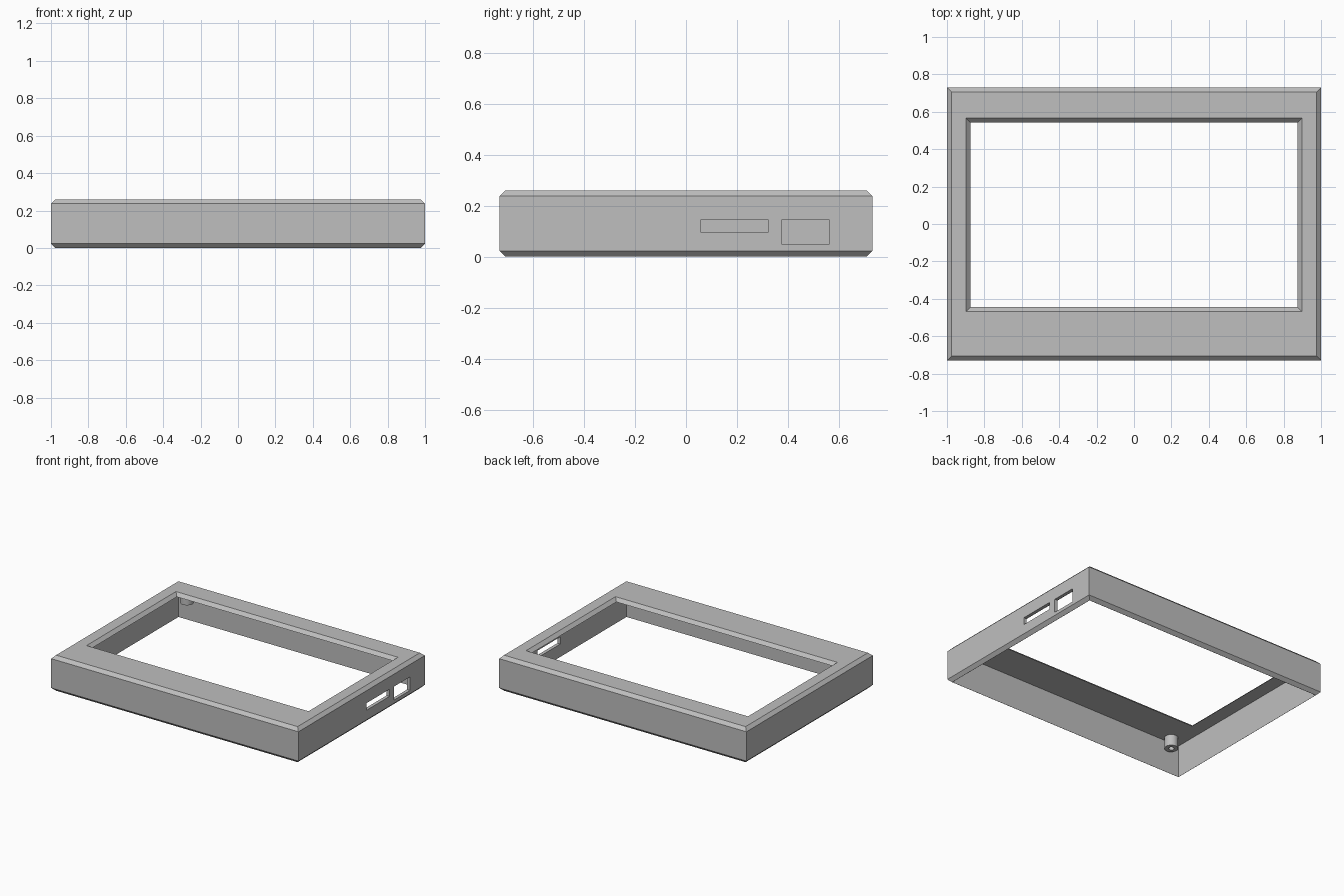
import bpy, bmesh, math

default = bpy.data.objects.get("Cube")
if default:
    bpy.data.objects.remove(default, do_unlink=True)

grey = bpy.data.materials.new("light grey plastic")
grey.use_nodes = True
colour = (0.52, 0.52, 0.52, 1)
grey.diffuse_color = colour
grey.node_tree.nodes["Principled BSDF"].inputs["Base Color"].default_value = colour

HX, HY, H = 1.0, 0.73, 0.26      # half sizes and height
WALL, CH = 0.024, 0.023          # wall thickness and chamfer


def make_object(name, bm):
    bmesh.ops.recalc_face_normals(bm, faces=bm.faces)
    mesh = bpy.data.meshes.new(name)
    bm.to_mesh(mesh)
    bm.free()
    mesh.materials.append(grey)
    obj = bpy.data.objects.new(name, mesh)
    bpy.context.collection.objects.link(obj)
    return obj


def swept_rings(bm, rings):
    """Join a closed series of equal-length point rings with quads."""
    loops = [[bm.verts.new(p) for p in ring] for ring in rings]
    for a, b in zip(loops, loops[1:] + loops[:1]):
        n = len(a)
        for i in range(n):
            j = (i + 1) % n
            bm.faces.new((a[i], a[j], b[j], b[i]))


def rect(x, y0, y1, z):
    return [(-x, y0, z), (x, y0, z), (x, y1, z), (-x, y1, z)]


def inset(d, z):
    return rect(HX - d, -HY + d, HY - d, z)


# Open-bottomed frame with chamfered rims and a chamfered window
bm = bmesh.new()
swept_rings(bm, [
    inset(CH, 0), inset(0, CH), inset(0, H - CH), inset(CH, H),
    rect(0.898, -0.468, 0.566, H),
    rect(0.875, -0.445, 0.543, H - WALL),
    inset(WALL, H - WALL), inset(WALL, 0),
])
frame = make_object("frame", bm)

# Two port openings through the left wall
bm = bmesh.new()
for y0, y1, z0, z1 in ((0.058, 0.322, 0.094, 0.146), (0.376, 0.561, 0.047, 0.146)):
    cube = bmesh.ops.create_cube(bm, size=1)["verts"]
    bmesh.ops.scale(bm, vec=(0.1, y1 - y0, z1 - z0), verts=cube)
    bmesh.ops.translate(bm, vec=(HX, (y0 + y1) / 2, (z0 + z1) / 2), verts=cube)
cutter = make_object("port_cutter", bm)
cutter.hide_render = True
cut = frame.modifiers.new("ports", "BOOLEAN")
cut.operation = "DIFFERENCE"
cut.object = cutter
bpy.context.view_layer.update()
cut_mesh = bpy.data.meshes.new_from_object(
    frame.evaluated_get(bpy.context.evaluated_depsgraph_get()))
frame.modifiers.clear()
frame.data = cut_mesh
bpy.data.objects.remove(cutter, do_unlink=True)


# Hollow screw posts hanging under the top plate at the corners
def circle(cx, cy, r, z, n=32):
    return [(cx + r * math.cos(math.tau * i / n),
             cy + r * math.sin(math.tau * i / n), z) for i in range(n)]


for side, sx in (("left", 1), ("right", -1)):
    for end, sy in (("front", -1), ("back", 1)):
        cx, cy = sx * 0.87, sy * 0.653
        bm = bmesh.new()
        swept_rings(bm, [circle(cx, cy, r, z) for r, z in (
            (0.046, H - WALL), (0.046, 0.155), (0.019, 0.155), (0.019, H - WALL))])
        post = make_object(f"{end}_{side}_screw_post", bm)
        bpy.ops.object.select_all(action="DESELECT")
        post.select_set(True)
        bpy.context.view_layer.objects.active = post
        bpy.ops.object.shade_smooth_by_angle(angle=math.radians(35))
